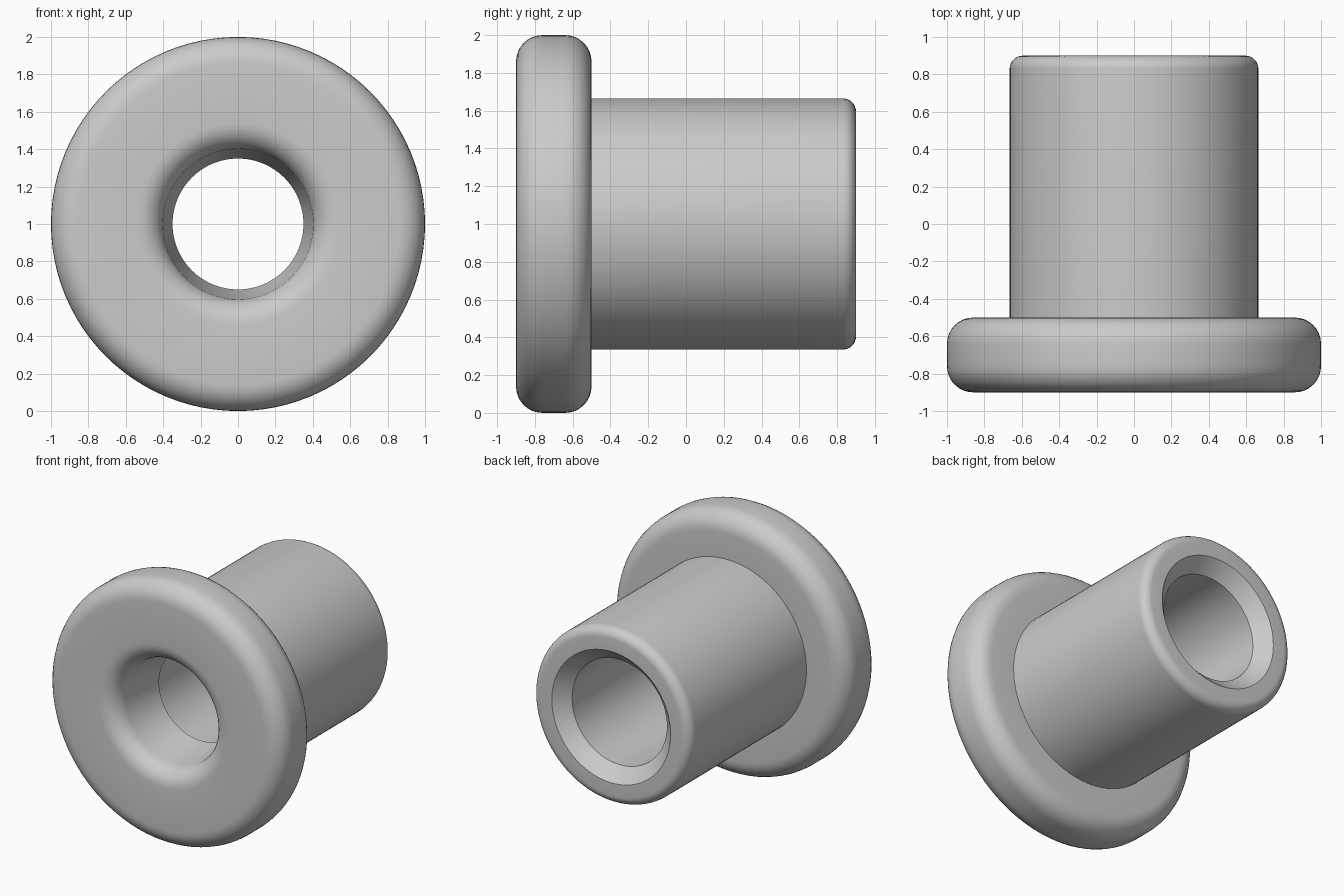
import bpy, bmesh
from math import cos, sin, pi, radians
from mathutils import Vector, Matrix

cube = bpy.data.objects.get("Cube")
if cube:
    bpy.data.objects.remove(cube)

SEGMENTS = 96
CENTRE_Z = 1.0


def fillet(radius_centre, y_centre, size, start, end, steps=8):
    """Arc in the (radius, y) plane, angles in degrees."""
    angles = [radians(start + (end - start) * i / steps) for i in range(steps + 1)]
    return [(radius_centre + size * cos(a), y_centre + size * sin(a)) for a in angles]


def lathe(name, profile, material):
    """Spin a closed (radius, y) profile about the y axis."""
    bm = bmesh.new()
    rings = []
    for i in range(SEGMENTS):
        turn = Matrix.Rotation(2 * pi * i / SEGMENTS, 3, 'Y')
        rings.append([bm.verts.new(turn @ Vector((r, y, 0))) for r, y in profile])
    for i, ring in enumerate(rings):
        following = rings[(i + 1) % SEGMENTS]
        for j in range(len(profile)):
            k = (j + 1) % len(profile)
            bm.faces.new((ring[j], ring[k], following[k], following[j]))
    bmesh.ops.recalc_face_normals(bm, faces=bm.faces)
    mesh = bpy.data.meshes.new(name)
    bm.to_mesh(mesh)
    bm.free()
    mesh.materials.append(material)
    obj = bpy.data.objects.new(name, mesh)
    obj.location.z = CENTRE_Z
    bpy.context.collection.objects.link(obj)
    bpy.ops.object.select_all(action='DESELECT')
    obj.select_set(True)
    bpy.context.view_layer.objects.active = obj
    bpy.ops.object.shade_smooth_by_angle(angle=radians(25))
    return obj


grey = bpy.data.materials.new("plain grey")
grey.use_nodes = True
grey.diffuse_color = (0.6, 0.6, 0.6, 1)
grey.node_tree.nodes["Principled BSDF"].inputs["Base Color"].default_value = grey.diffuse_color

# Rounded mouth of the bore, then the rounded flange rim
profile = fillet(0.54, -0.76, 0.14, 180, 270)
profile += fillet(0.86, -0.76, 0.14, -90, 0)
profile += fillet(0.86, -0.64, 0.14, 0, 90)
# Barrel with a softened end
profile += [(0.665, -0.5)]
profile += fillet(0.595, 0.83, 0.07, 0, 90)
# Countersunk rear opening, straight bore and narrow inner lip
profile += [(0.5, 0.9), (0.4, 0.8), (0.4, -0.45), (0.35, -0.45)]

lathe("flanged_bushing", profile, grey)
